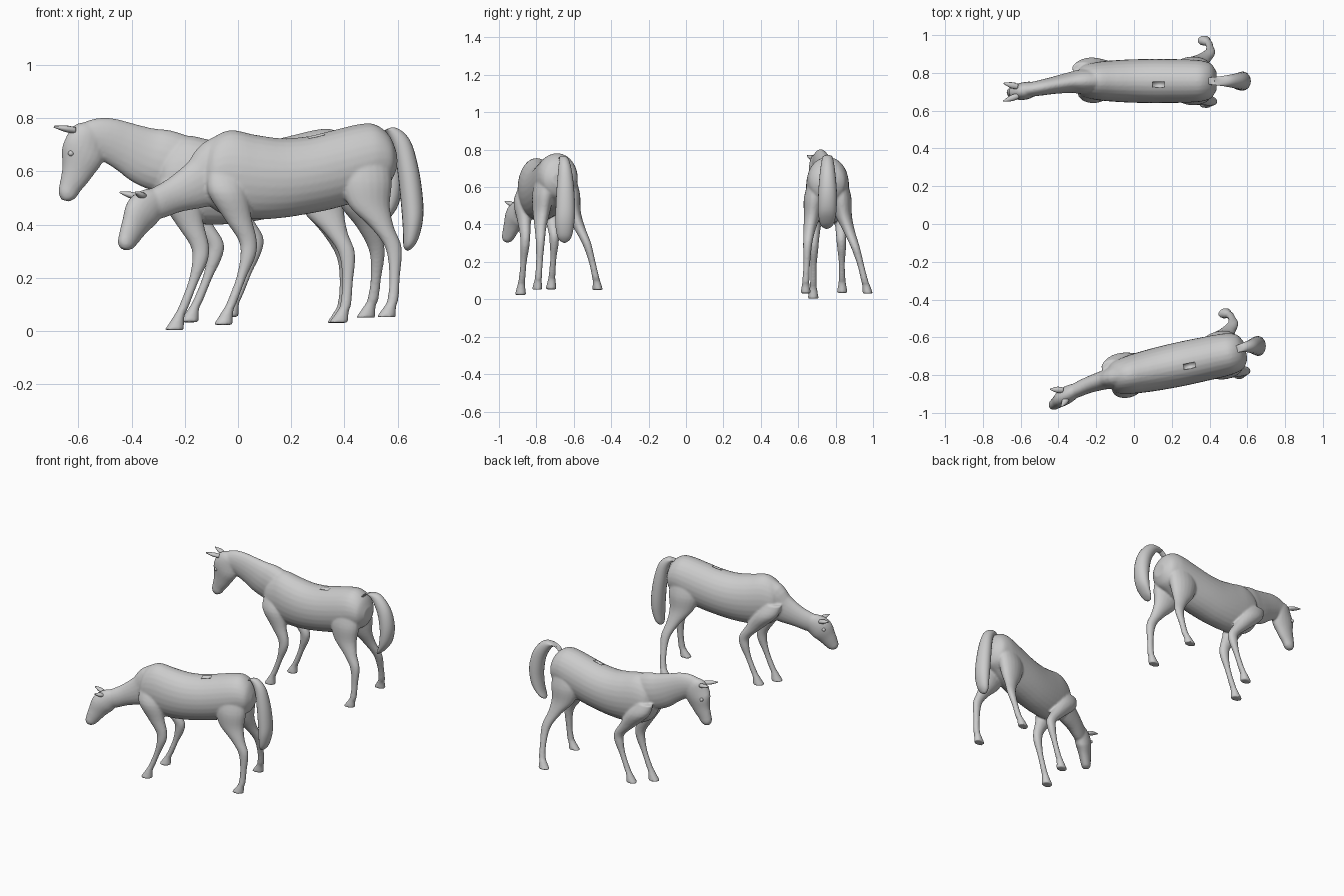
import bpy, bmesh, math
from mathutils import Vector, Matrix

Z = Vector((0, 0, 1))
X = Vector((1, 0, 0))
Y = Vector((0, 1, 0))


def resample(st, n=4):
    """Catmull-Rom through the stations (x, y, z, half_a, half_b)."""
    out = []
    for i in range(len(st) - 1):
        p = [st[max(i - 1, 0)], st[i], st[i + 1], st[min(i + 2, len(st) - 1)]]
        for k in range(n):
            t = k / n
            w = (-.5*t + t*t - .5*t**3, 1 - 2.5*t*t + 1.5*t**3,
                 .5*t + 2*t*t - 1.5*t**3, -.5*t*t + .5*t**3)
            out.append([sum(w[j] * p[j][c] for j in range(4)) for c in range(5)])
    out.append(list(st[-1]))
    return out


def loft(bm, st, axes=None, mat=Matrix(), sides=20, squash=1.0):
    """Closed tube of ellipses; axes fixes the section plane, else it follows the path."""
    st = resample(st)
    pts = [Vector(s[:3]) for s in st]
    rings = []
    for i, s in enumerate(st):
        if axes:
            a, b = axes
        else:
            t = (pts[min(i + 1, len(pts) - 1)] - pts[max(i - 1, 0)]).normalized()
            b = t.cross(Z).normalized()
            a = b.cross(t).normalized()
        ra, rb = max(s[3], .003), max(s[4], .003)
        ring = []
        for k in range(sides):
            an = 2 * math.pi * k / sides
            p = pts[i] + a * (ra * math.cos(an)) + b * (rb * math.sin(an) * squash)
            ring.append(bm.verts.new(mat @ p))
        rings.append(ring)
    faces = []
    for r0, r1 in zip(rings, rings[1:]):
        for k in range(sides):
            m = (k + 1) % sides
            faces.append(bm.faces.new((r0[k], r0[m], r1[m], r1[k])))
    faces.append(bm.faces.new(rings[0][::-1]))
    faces.append(bm.faces.new(rings[-1]))
    bmesh.ops.recalc_face_normals(bm, faces=faces)


def finish(bm, name):
    me = bpy.data.meshes.new(name)
    bm.to_mesh(me)
    bm.free()
    for p in me.polygons:
        p.use_smooth = True
    ob = bpy.data.objects.new(name, me)
    bpy.context.collection.objects.link(ob)
    return ob


# Barrel of the body: x, top, bottom, half width
BARREL = [(-.315, .59, .51, .03), (-.275, .69, .45, .08), (-.2, .735, .41, .1),
          (-.1, .718, .4, .11), (0, .705, .405, .115), (.1, .712, .42, .117),
          (.2, .735, .44, .116), (.3, .758, .47, .114), (.36, .757, .5, .108),
          (.41, .72, .53, .09), (.438, .66, .58, .045)]

# Legs from top to hoof: x, y, z, half length, half width
FRONT = [(-.23, .70, .58, .06, .03), (-.22, .69, .50, .075, .05), (-.18, .687, .4, .052, .036),
         (-.144, .685, .32, .035, .027), (-.144, .683, .26, .029, .024),
         (-.17, .682, .18, .019, .017), (-.205, .681, .09, .019, .018),
         (-.222, .68, .055, .021, .021), (-.24, .68, .003, .037, .03)]
HIND_R = [(.31, .69, .62, .09, .04), (.312, .685, .54, .098, .055), (.322, .675, .45, .078, .045),
          (.368, .66, .37, .045, .032), (.41, .65, .29, .031, .024),
          (.412, .645, .18, .02, .018), (.405, .641, .10, .021, .019),
          (.395, .64, .075, .022, .021), (.378, .64, .032, .037, .028)]
HIND_L = [(.31, .825, .62, .09, .04), (.31, .83, .54, .098, .055), (.322, .842, .45, .076, .045),
          (.36, .87, .37, .045, .032), (.4, .905, .28, .03, .024),
          (.402, .935, .18, .02, .018), (.395, .955, .10, .021, .019),
          (.385, .963, .075, .022, .021), (.37, .972, .03, .037, .028)]


def front_left():
    out = []
    for x, y, z, a, b in FRONT:
        f = min(1, max(0, (.58 - z) / .25))
        out.append((x - .04 + .095 * f, 1.525 - y - .01 * f, z + .03 * (1 - z / .6), a, b))
    return out


def horse(tag, mat, neck, head, tail, ear_base, ear_tips, eye, side):
    # Body, neck, head and legs fused into one skin
    bm = bmesh.new()
    loft(bm, [(x, .757, (t + b) / 2, (t - b) / 2, w) for x, t, b, w in BARREL],
         (Z, Y), mat, 28)
    for leg in (FRONT, front_left(), HIND_R, HIND_L):
        loft(bm, leg, (X, Y), mat)
    loft(bm, neck)
    loft(bm, head)
    skin = finish(bm, tag + "_body")
    rm = skin.modifiers.new("fuse", 'REMESH')
    rm.mode = 'VOXEL'
    rm.voxel_size = .0065
    rm.use_smooth_shade = True
    sm = skin.modifiers.new("soften", 'SMOOTH')
    sm.factor = .5
    sm.iterations = 5

    # Small slot in the back
    bm = bmesh.new()
    bmesh.ops.create_cube(bm, size=1, matrix=mat @ Matrix.Translation((.13, .738, .72))
                          @ Matrix.Diagonal((.062, .028, .06, 1)))
    cutter = finish(bm, tag + "_slot_cutter")
    cutter.hide_render = True
    cutter.hide_viewport = True
    bo = skin.modifiers.new("slot", 'BOOLEAN')
    bo.operation = 'DIFFERENCE'
    bo.solver = 'EXACT'
    bo.object = cutter

    # Tail
    bm = bmesh.new()
    loft(bm, tail, (Vector((.9, 0, .44)).normalized(), Y))
    finish(bm, tag + "_tail")

    # Ears and eyes
    side = Vector(side).normalized()
    for s, tip, nm in ((1, ear_tips[0], "left"), (-1, ear_tips[1], "right")):
        base = Vector(ear_base) + side * (.024 * s)
        tip = Vector(tip)
        mid = base.lerp(tip, .45)
        bm = bmesh.new()
        loft(bm, [(*base, .012, .014), (*mid, .012, .016), (*tip, .003, .003)], sides=12)
        finish(bm, f"{tag}_{nm}_ear")
        bm = bmesh.new()
        bmesh.ops.create_uvsphere(bm, u_segments=12, v_segments=8, radius=.011,
                                  matrix=Matrix.Translation(Vector(eye) + side * (.036 * s)))
        finish(bm, f"{tag}_{nm}_eye")


# Standing horse with raised head
horse("raised_horse", Matrix(),
      neck=[(-.14, .757, .61, .10, .06), (-.26, .755, .635, .118, .066),
            (-.34, .748, .655, .112, .055), (-.42, .735, .692, .094, .046),
            (-.5, .72, .724, .08, .041), (-.57, .708, .728, .06, .036),
            (-.6, .703, .72, .03, .025)],
      head=[(-.555, .71, .775, .025, .022), (-.566, .708, .745, .066, .04),
            (-.582, .704, .672, .083, .047), (-.605, .702, .6, .06, .038),
            (-.63, .7, .545, .043, .031), (-.643, .698, .51, .034, .028),
            (-.648, .698, .49, .016, .016)],
      tail=[(.385, .757, .715, .018, .018), (.43, .757, .755, .022, .022),
            (.49, .757, .75, .034, .03), (.55, .757, .67, .044, .042),
            (.575, .757, .56, .048, .05), (.565, .755, .46, .045, .048),
            (.535, .753, .4, .03, .034), (.52, .752, .38, .008, .01)],
      ear_base=(-.615, .703, .755), ear_tips=((-.69, .745, .77), (-.692, .65, .768)),
      eye=(-.63, .702, .668), side=(-.05, 1, 0))

# Turned horse with lowered head
turn = Matrix.Translation((.32, -1.5, .02)) @ Matrix.Rotation(math.radians(12), 4, 'Z')
horse("grazing_horse", turn,
      neck=[(.04, -.785, .62, .10, .065), (-.05, -.80, .625, .115, .068),
            (-.13, -.818, .562, .098, .054), (-.235, -.85, .512, .068, .044),
            (-.315, -.885, .475, .058, .038), (-.36, -.905, .455, .03, .025)],
      head=[(-.285, -.87, .515, .022, .022), (-.31, -.88, .492, .055, .037),
            (-.36, -.908, .447, .073, .046), (-.392, -.932, .39, .055, .037),
            (-.413, -.948, .347, .042, .031), (-.425, -.957, .323, .032, .027),
            (-.431, -.961, .308, .015, .015)],
      tail=[(.52, -.672, .74, .018, .018), (.57, -.655, .756, .022, .022),
            (.615, -.648, .705, .034, .034), (.64, -.645, .6, .042, .046),
            (.655, -.645, .48, .045, .052), (.658, -.648, .4, .042, .05),
            (.65, -.65, .33, .03, .036), (.645, -.65, .305, .008, .01)],
      ear_base=(-.365, -.9, .505), ear_tips=((-.445, -.875, .522), (-.385, -.968, .522)),
      eye=(-.383, -.915, .455), side=(-.5, .87, 0))
